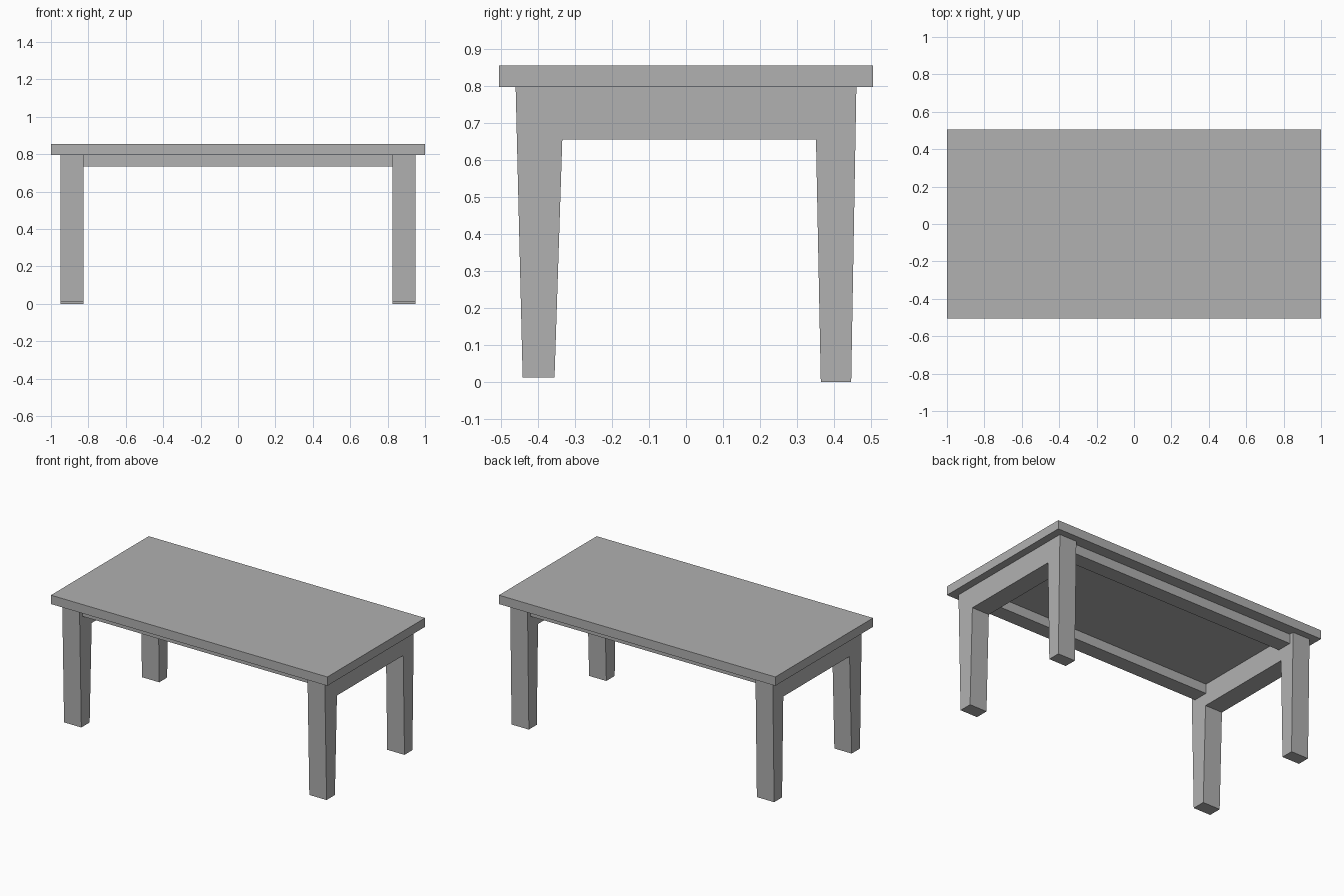
import bpy
import bmesh
from mathutils import Vector

if "Cube" in bpy.data.objects:
    bpy.data.objects.remove(bpy.data.objects["Cube"], do_unlink=True)

grey = bpy.data.materials.new("plain_grey")
grey.use_nodes = True
grey.diffuse_color = (0.44, 0.44, 0.44, 1)
grey.node_tree.nodes["Principled BSDF"].inputs["Base Color"].default_value = grey.diffuse_color

UNDERSIDE = 0.797


def extrude_profile(name, profile, x0, x1):
    """Extrude a (y, z) outline along x into a flat-shaded solid."""
    bm = bmesh.new()
    face = bm.faces.new([bm.verts.new((x0, y, z)) for y, z in profile])
    result = bmesh.ops.extrude_face_region(bm, geom=[face])
    verts = [g for g in result["geom"] if isinstance(g, bmesh.types.BMVert)]
    bmesh.ops.translate(bm, verts=verts, vec=Vector((x1 - x0, 0, 0)))
    bmesh.ops.recalc_face_normals(bm, faces=bm.faces)
    mesh = bpy.data.meshes.new(name)
    bm.to_mesh(mesh)
    bm.free()
    mesh.materials.append(grey)
    obj = bpy.data.objects.new(name, mesh)
    bpy.context.collection.objects.link(obj)
    return obj


def rectangle(y0, y1, z0, z1):
    return [(y0, z0), (y1, z0), (y1, z1), (y0, z1)]


# Tabletop slab
extrude_profile("tabletop", rectangle(-0.505, 0.505, UNDERSIDE, 0.855), -1, 1)

# End frames: two tapered legs joined by a deep cross beam
frame = [(-0.46, UNDERSIDE), (-0.441, 0.012), (-0.355, 0.012), (-0.334, 0.655),
         (0.351, 0.655), (0.364, 0.0), (0.446, 0.0), (0.46, UNDERSIDE)]
for side, sign in (("left", 1), ("right", -1)):
    extrude_profile(side + "_leg_frame", frame, sign * 0.825, sign * 0.95)

# Long rails under the top, front and back
for side, sign in (("front", -1), ("back", 1)):
    extrude_profile(side + "_rail",
                    rectangle(sign * 0.33, sign * 0.43, 0.735, UNDERSIDE), -0.825, 0.825)
